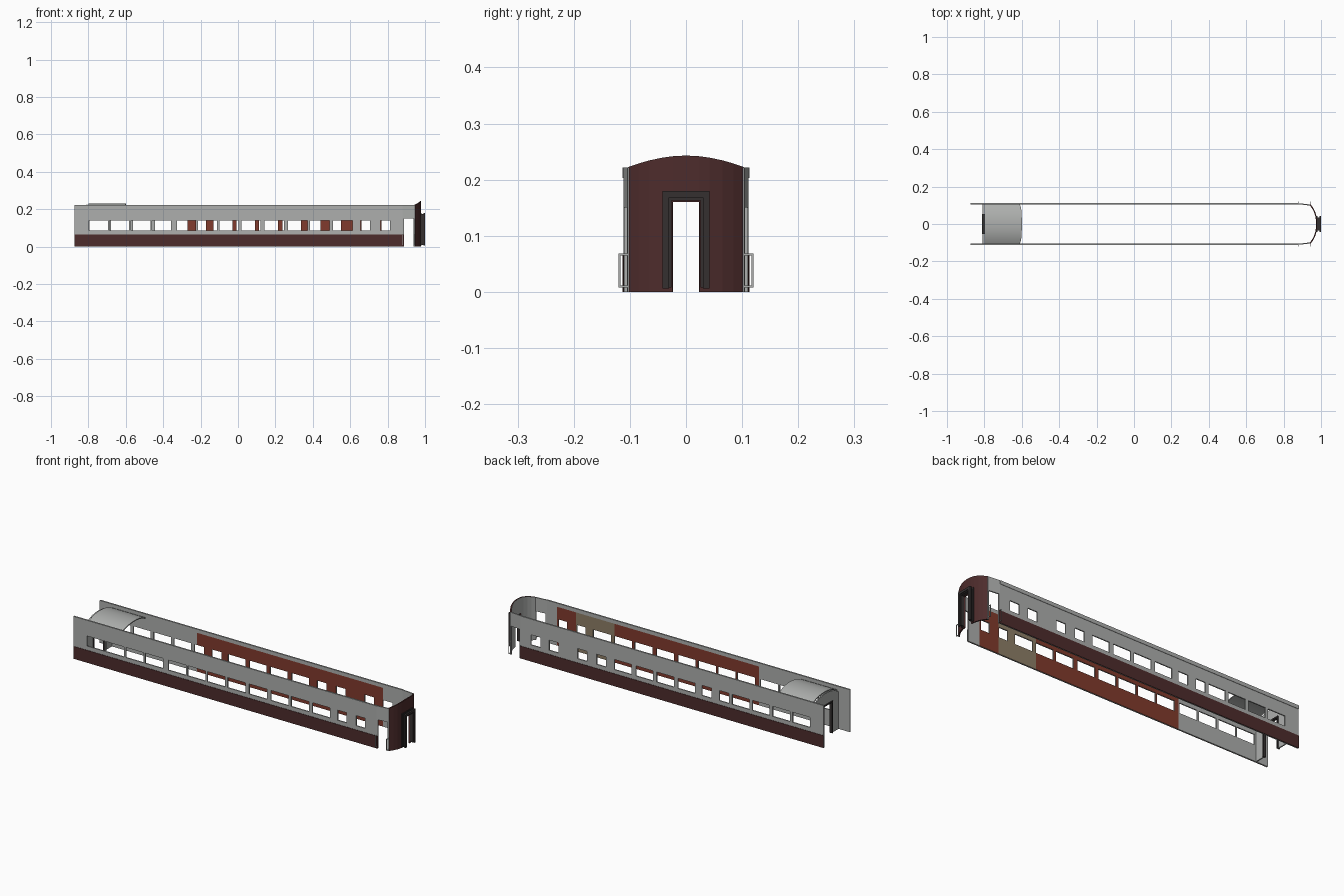
import bpy, bmesh, math
from mathutils import Vector

if "Cube" in bpy.data.objects:
    bpy.data.objects.remove(bpy.data.objects["Cube"])


def mat(name, rgb):
    m = bpy.data.materials.new(name)
    m.diffuse_color = (*rgb, 1)
    m.use_nodes = True
    m.node_tree.nodes["Principled BSDF"].inputs["Base Color"].default_value = m.diffuse_color
    return m


GREY = mat("silver_grey", (0.42, 0.43, 0.42))
MAROON = mat("dark_maroon", (0.075, 0.025, 0.025))
RED = mat("rust_red", (0.22, 0.043, 0.026))
TAN = mat("warm_tan", (0.27, 0.21, 0.135))
DARK = mat("charcoal", (0.035, 0.03, 0.03))
MATS = [GREY, MAROON, RED, TAN, DARK]


def finish(name, bm, rule):
    """Weld, orient and colour a mesh, rule(centre, normal) gives the material."""
    bmesh.ops.remove_doubles(bm, verts=bm.verts, dist=0.0002)
    bmesh.ops.recalc_face_normals(bm, faces=bm.faces)
    bm.normal_update()
    used = []
    for f in bm.faces:
        m = rule(f.calc_center_median(), f.normal)
        if m not in used:
            used.append(m)
        f.material_index = used.index(m)
    me = bpy.data.meshes.new(name)
    bm.to_mesh(me)
    bm.free()
    for m in used:
        me.materials.append(m)
    ob = bpy.data.objects.new(name, me)
    bpy.context.collection.objects.link(ob)
    return ob


def shell(name, us, vs, hole, outer, inner, rule):
    """Thick sheet over a u/v grid with rectangular holes left out."""
    bm = bmesh.new()
    nu, nv = len(us) - 1, len(vs) - 1

    def solid(i, j):
        if not (0 <= i < nu and 0 <= j < nv):
            return False
        return not hole((us[i] + us[i + 1]) / 2, (vs[j] + vs[j + 1]) / 2)

    def quad(*pts):
        bm.faces.new([bm.verts.new(p) for p in pts])

    for i in range(nu):
        for j in range(nv):
            if not solid(i, j):
                continue
            c = [(us[i], vs[j]), (us[i + 1], vs[j]), (us[i + 1], vs[j + 1]), (us[i], vs[j + 1])]
            quad(*[outer(*p) for p in c])
            quad(*[inner(*p) for p in reversed(c)])
            for k, (di, dj) in enumerate([(0, -1), (1, 0), (0, 1), (-1, 0)]):
                if not solid(i + di, j + dj):
                    a, b = c[k], c[(k + 1) % 4]
                    quad(outer(*b), outer(*a), inner(*a), inner(*b))
    return finish(name, bm, rule)


def prism_x(name, pts, x0, x1, m):
    """Extrude a y/z outline along x."""
    bm = bmesh.new()
    f = bm.faces.new([bm.verts.new((x0, y, z)) for y, z in pts])
    r = bmesh.ops.extrude_face_region(bm, geom=[f])
    bmesh.ops.translate(bm, verts=[v for v in r["geom"] if isinstance(v, bmesh.types.BMVert)],
                        vec=(x1 - x0, 0, 0))
    return finish(name, bm, lambda c, n: m)


def box_y(y0, y1, z0, z1):
    return [(y0, z0), (y1, z0), (y1, z1), (y0, z1)]


def portal(name, x0, x1, wo, wi, zo, zi, z0, m):
    """Upside-down U frame."""
    return prism_x(name, [(-wo, z0), (-wo, zo), (wo, zo), (wo, z0),
                          (wi, z0), (wi, zi), (-wi, zi), (-wi, z0)], x0, x1, m)


# Side walls
TOP, BAND, T = 0.222, 0.065, 0.006
DOOR = (0.887, 0.94)
front_windows = [(a, a + 0.103) for a in (-0.797, -0.687, -0.572, -0.46, -0.326, -0.214,
                                          -0.1, 0.018, 0.142, 0.268, 0.385, 0.508)]
front_windows += [(0.655, 0.706), (0.762, 0.812)]
back_windows = [(a, a + 0.1) for a in (-0.795, -0.68, -0.562, -0.445, -0.13, -0.008, 0.113, 0.237)]
back_windows += [(a, a + 0.055) for a in (-0.326, -0.225, 0.385, 0.495, 0.66, 0.766)]


def half_width(x):
    return 0.111 if x < 0.88 else 0.111 - 0.007 * (x - 0.88) / 0.067


def side_wall(name, s, windows, zones):
    xs = {-0.875, 0.88, 0.947, *DOOR}
    for a, b in windows:
        xs |= {a, b}
    for a, b, _ in zones:
        xs |= {a, b}

    def hole(x, z):
        if DOOR[0] < x < DOOR[1] and z < 0.15:
            return True
        return 0.086 < z < 0.139 and any(a < x < b for a, b in windows)

    def rule(c, n):
        if n.y * s > 0.5:
            return MAROON if c.z < BAND and c.x < DOOR[0] else GREY
        if n.y * s < -0.5 and c.z < 0.203:
            for a, b, m in zones:
                if a < c.x < b:
                    return m
        return GREY

    shell(name, sorted(xs), [0, BAND, 0.086, 0.139, 0.15, 0.203, TOP], hole,
          lambda x, z: (x, s * half_width(x), z),
          lambda x, z: (x, s * (half_width(x) - T), z), rule)
    # raised lower skirt, thin cornice strip and door handrails
    y0, y1 = sorted((s * 0.111, s * 0.113))
    prism_x(name + "_skirt", box_y(y0, y1, 0, BAND), -0.875, DOOR[0] - 0.002, MAROON)
    prism_x(name + "_cornice", box_y(y0, y1, 0.203, TOP), -0.875, 0.88, GREY)
    for k, x in enumerate((0.88, 0.944)):
        w = half_width(x)
        prism_x(f"{name}_handrail_{k}",
                [(s * w, 0.008), (s * 0.12, 0.008), (s * 0.12, 0.068), (s * w, 0.068),
                 (s * w, 0.065), (s * 0.117, 0.065), (s * 0.117, 0.011), (s * w, 0.011)],
                x - 0.0015, x + 0.0015, GREY)


side_wall("front_wall", -1, front_windows,
          [(-0.35, 0.487, RED), (0.487, 0.71, TAN), (0.71, 0.82, RED)])
side_wall("back_wall", 1, back_windows, [(-0.31, 0.766, RED)])

# Bowed end wall with doorway and arched top
ys = [0.104, 0.098, 0.085, 0.065, 0.042, 0.024]
ys = [-y for y in ys] + [0] + ys[::-1]


def bow_x(y):
    return 0.945 + 0.034 * (1 - (abs(y) / 0.104) ** 2.6)


def crown(y):
    return 0.222 + 0.021 * (1 - (abs(y) / 0.104) ** 1.9)


def end_z(y, v):
    return v if v < 0.2 else crown(y)


shell("end_wall", ys, [0, 0.16, 0.222], lambda y, z: abs(y) < 0.024 and z < 0.16,
      lambda y, v: (bow_x(y), y, end_z(y, v)),
      lambda y, v: (bow_x(y) - 0.006, y * 0.96, end_z(y, v)),
      lambda c, n: GREY if n.x < -0.2 else MAROON)

# Gangway: two outer frames around a pinched bellows
portal("gangway_inner_frame", 0.973, 0.981, 0.042, 0.03, 0.18, 0.168, 0.006, DARK)
portal("gangway_bellows", 0.976, 0.996, 0.034, 0.026, 0.174, 0.163, 0.008, DARK)
portal("gangway_outer_frame", 0.991, 1.0, 0.042, 0.03, 0.18, 0.168, 0.006, DARK)

# Arched roof canopy at the open end
N = 20
arc = [-0.11 * math.cos(math.pi * i / N) for i in range(N + 1)]


def canopy_z(y):
    return 0.2 + 0.03 * (1 - (abs(y) / 0.11) ** 2.2)


def canopy_x(y, v):
    return -0.8 + v * (0.2 - 0.012 * (abs(y) / 0.11) ** 4)


roof = shell("roof_canopy", arc, [0, 0.5, 1], lambda y, v: False,
             lambda y, v: (canopy_x(y, v), y, canopy_z(y)),
             lambda y, v: (canopy_x(y, v), y * 0.97, canopy_z(y) - 0.005),
             lambda c, n: GREY)
bpy.context.view_layer.objects.active = roof
roof.select_set(True)
bpy.ops.object.shade_smooth_by_angle(angle=math.radians(35))

# Bulkhead with doorway below the canopy
top = [(y * 0.95, canopy_z(y) - 0.004) for y in arc]
prism_x("bulkhead", [(-0.1045, 0)] + top + [(0.1045, 0), (0.05, 0), (0.05, 0.165),
                                            (-0.05, 0.165), (-0.05, 0)], -0.81, -0.804, GREY)
portal("bulkhead_door_frame", -0.814, -0.8, 0.053, 0.046, 0.168, 0.161, 0, DARK)
